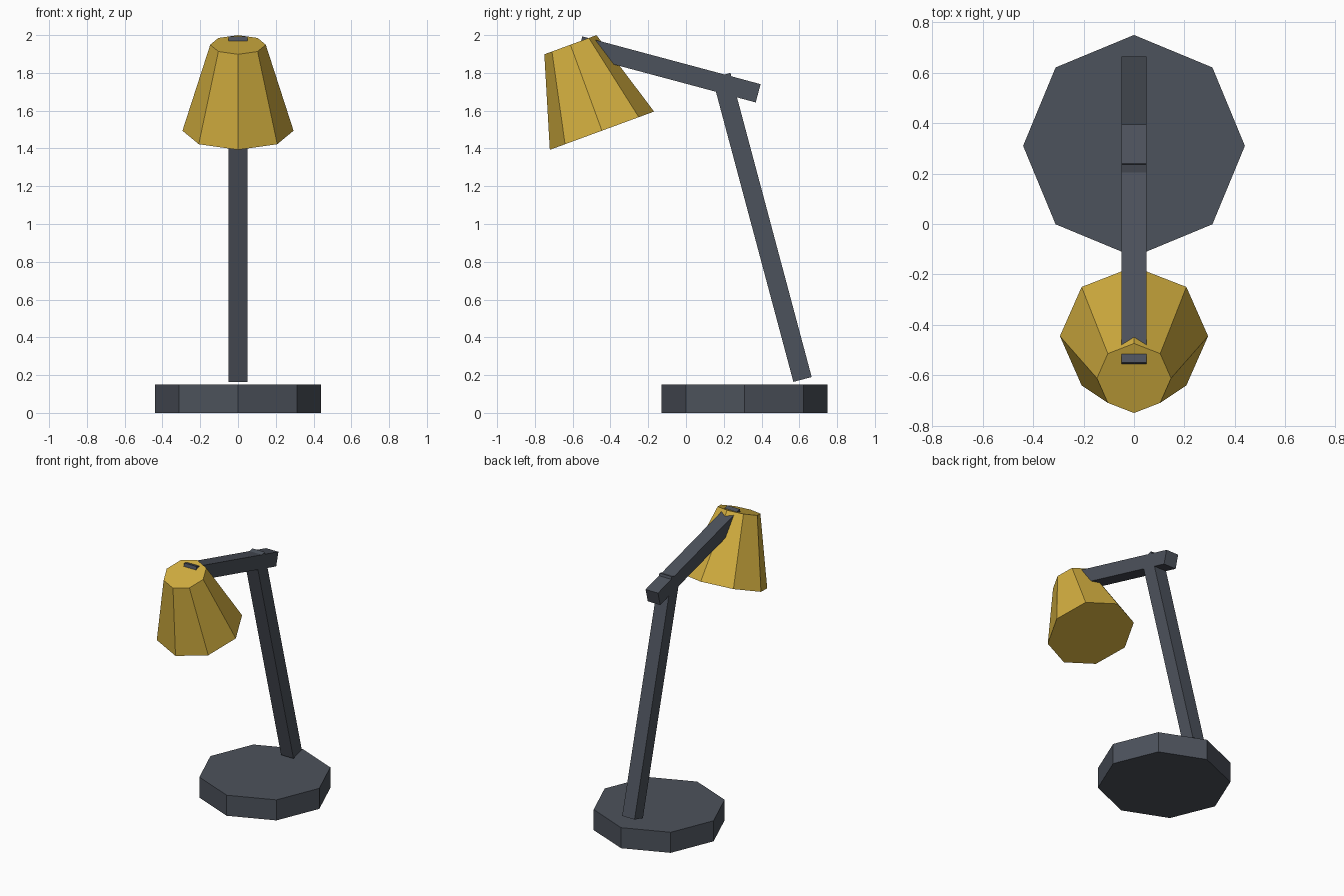
import bpy, math
from mathutils import Vector

if "Cube" in bpy.data.objects:
    bpy.data.objects.remove(bpy.data.objects["Cube"])


def material(name, rgb):
    m = bpy.data.materials.new(name)
    m.diffuse_color = (*rgb, 1)
    m.use_nodes = True
    m.node_tree.nodes["Principled BSDF"].inputs["Base Color"].default_value = m.diffuse_color
    return m


grey = material("dark grey", (0.073, 0.084, 0.106))
yellow = material("mustard yellow", (0.64, 0.42, 0.05))


def octagon(name, bottom, top, r1, r2, mat):
    """Eight-sided frustum between two points in the x = 0 plane."""
    a, b = Vector((0, *bottom)), Vector((0, *top))
    d = b - a
    bpy.ops.mesh.primitive_cone_add(vertices=8, radius1=r1, radius2=r2, depth=d.length,
                                    location=(a + b) / 2,
                                    rotation=(math.atan2(-d.y, d.z), 0, 0))
    o = bpy.context.object
    o.name = name
    o.data.materials.append(mat)


def bar(name, start, end, width, mat):
    """Square bar between two points in the x = 0 plane."""
    a, b = Vector((0, *start)), Vector((0, *end))
    d = b - a
    bpy.ops.mesh.primitive_cube_add(size=1, location=(a + b) / 2,
                                    rotation=(math.atan2(-d.y, d.z), 0, 0))
    o = bpy.context.object
    o.name = name
    o.scale = (width, width, d.length)
    bpy.ops.object.transform_apply(location=False, rotation=False, scale=True)
    o.data.materials.append(mat)


# points are (y, z)
octagon("base", (0.31, 0), (0.31, 0.15), 0.44, 0.44, grey)
bar("lower_arm", (0.617, 0.177), (0.187, 1.787), 0.1, grey)
bar("upper_arm", (0.382, 1.692), (-0.562, 1.945), 0.1, grey)
octagon("shade", (-0.445, 1.494), (-0.612, 1.949), 0.294, 0.147, yellow)
